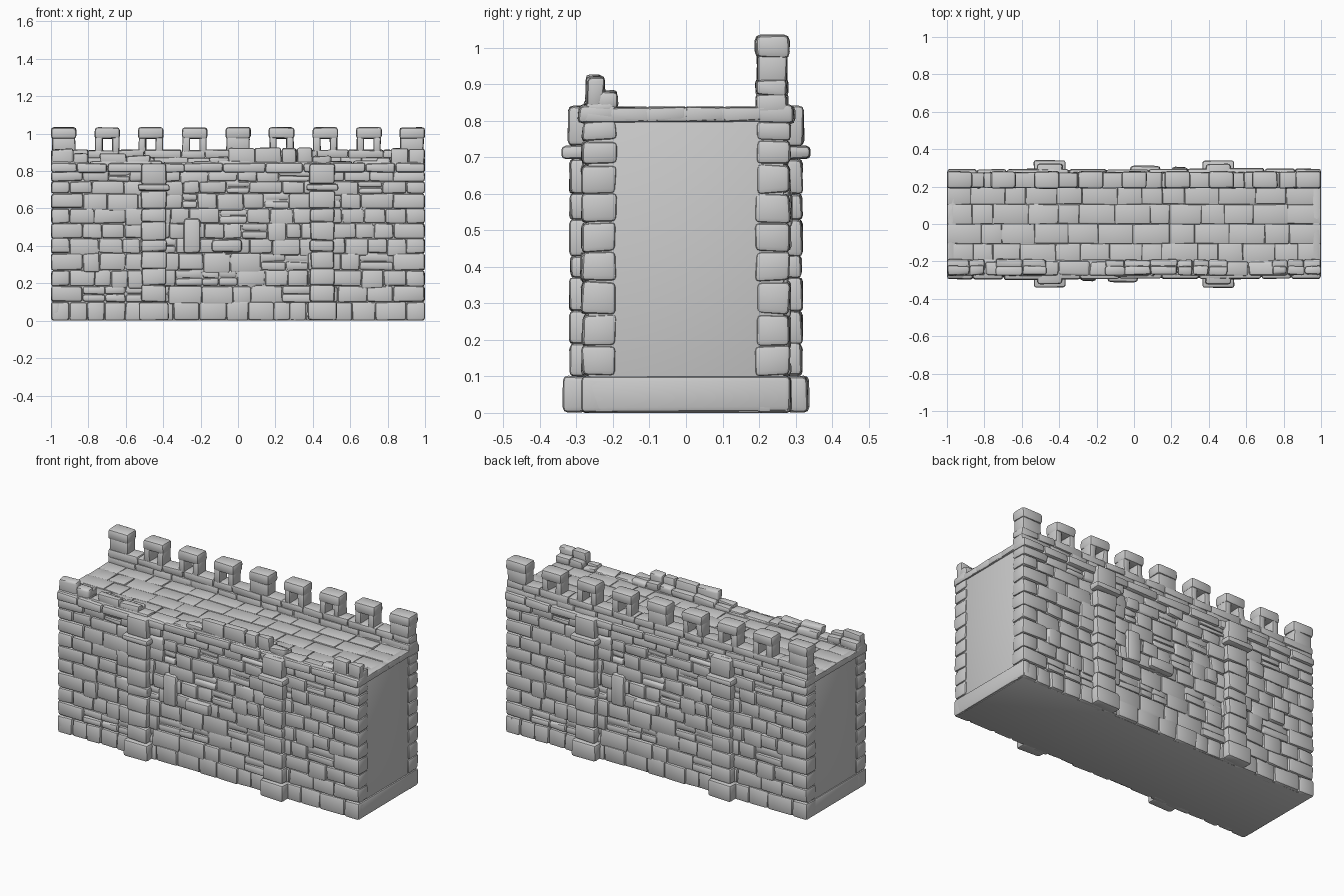
import bpy, bmesh, math, random
from mathutils import Vector, Matrix

random.seed(7)
cube = bpy.data.objects.get("Cube")
if cube:
    bpy.data.objects.remove(cube, do_unlink=True)

stone_grey = bpy.data.materials.new("stone grey")
stone_grey.use_nodes = True
GREY = (0.6, 0.6, 0.6, 1)
stone_grey.diffuse_color = GREY
stone_grey.node_tree.nodes["Principled BSDF"].inputs["Base Color"].default_value = GREY


def add_stone(bm, xs, ys, zs, bevel=0.012, jitter=0.004):
    """One worn, rounded block between the given limits."""
    centre = Vector((sum(xs) / 2, sum(ys) / 2, sum(zs) / 2))
    size = Vector((xs[1] - xs[0], ys[1] - ys[0], zs[1] - zs[0]))
    verts = bmesh.ops.create_cube(bm, size=1)["verts"]
    for v in verts:
        wobble = Vector([random.uniform(-jitter, jitter) for _ in range(3)])
        v.co = centre + v.co * size + wobble
        v.co.x = max(-1, min(1, v.co.x))
        v.co.z = max(0, v.co.z)
    edges = list({e for v in verts for e in v.link_edges})
    bmesh.ops.bevel(bm, geom=edges, offset=min(bevel, min(size) * 0.4),
                    segments=2, profile=0.5, affect='EDGES')


def finish(name, bm, both_sides=False):
    """Turn a bmesh into an object, optionally repeated half a turn round."""
    if both_sides:
        copy = bmesh.ops.duplicate(bm, geom=bm.verts[:] + bm.edges[:] + bm.faces[:])
        verts = [g for g in copy["geom"] if isinstance(g, bmesh.types.BMVert)]
        bmesh.ops.rotate(bm, verts=verts, cent=(0, 0, 0),
                         matrix=Matrix.Rotation(math.pi, 3, 'Z'))
    mesh = bpy.data.meshes.new(name)
    bm.to_mesh(mesh)
    bm.free()
    mesh.materials.append(stone_grey)
    obj = bpy.data.objects.new(name, mesh)
    bpy.context.collection.objects.link(obj)
    bpy.ops.object.select_all(action='DESELECT')
    obj.select_set(True)
    bpy.context.view_layer.objects.active = obj
    bpy.ops.object.shade_smooth_by_angle(angle=math.radians(40))
    return obj


def split(start, end, low, high):
    """Random stone joints along a course."""
    joints = [start]
    while end - joints[-1] > high + low:
        joints.append(joints[-1] + random.uniform(low, high))
    if end - joints[-1] > high:
        joints.append((joints[-1] + end) / 2)
    return list(zip(joints, joints[1:] + [end]))


# Solid wall core
bm = bmesh.new()
add_stone(bm, (-0.99, 0.99), (-0.268, 0.268), (0, 0.825), 0.004, 0)
finish("wall_core", bm)

# Coursed masonry face, with two-row blocks here and there
levels = [0, 0.1, 0.185, 0.27, 0.36, 0.44, 0.52, 0.6, 0.68, 0.745, 0.8]
bm = bmesh.new()
for row, (z0, z1) in enumerate(zip(levels, levels[1:])):
    quoin = 0.17 if row % 2 else 0.1
    for x0, x1 in split(-1 + quoin, 1 - quoin, 0.08, 0.18):
        front = -0.283 - random.uniform(-0.007, 0.007)
        drop = random.choice((0, 0, 0, 0.012))
        if row and random.random() < 0.15:
            middle = (z0 + z1) / 2
            add_stone(bm, (x0, x1), (front, -0.24), (z0, middle))
            add_stone(bm, (x0, x1), (front + 0.006, -0.24), (middle, z1))
        else:
            add_stone(bm, (x0, x1), (front, -0.24), (z0 - drop, z1))
finish("masonry_face", bm, True)

# Corner stones wrapping on to the end faces
bm = bmesh.new()
for row, (z0, z1) in enumerate(zip(levels, levels[1:])):
    quoin = 0.17 if row % 2 else 0.1
    for side in (-1, 1):
        xs = sorted((side, side * (1 - quoin)))
        add_stone(bm, xs, (-0.285, -0.19), (z0, z1), 0.014)
finish("corner_stones", bm, True)

# Foundation and top courses across the end faces
bm = bmesh.new()
for side in (-1, 1):
    xs = sorted((side, side * 0.95))
    add_stone(bm, xs, (-0.285, 0.285), (0, 0.1), 0.014)
    add_stone(bm, xs, (-0.28, 0.28), (0.795, 0.835), 0.01)
finish("end_courses", bm)

# Jutting stones in the middle of each face
bm = bmesh.new()
add_stone(bm, (-0.14, 0.02), (-0.312, -0.24), (0.365, 0.435), 0.02)
add_stone(bm, (-0.29, -0.2), (-0.305, -0.24), (0.36, 0.55), 0.02)
finish("jutting_stones", bm, True)

# Buttress pillars with plinth, stacked shaft, collar and head
bm = bmesh.new()
for x in (-0.45, 0.45):
    add_stone(bm, (x - 0.078, x + 0.078), (-0.335, -0.24), (0, 0.1), 0.015)
    shaft = [0.1, 0.19, 0.28, 0.37, 0.43, 0.53, 0.6, 0.695]
    for z0, z1 in zip(shaft, shaft[1:]):
        half = random.uniform(0.062, 0.07)
        add_stone(bm, (x - half, x + half), (-0.318, -0.24), (z0, z1), 0.013)
    add_stone(bm, (x - 0.085, x + 0.085), (-0.34, -0.24), (0.695, 0.732), 0.012)
    add_stone(bm, (x - 0.068, x + 0.068), (-0.322, -0.2), (0.73, 0.84), 0.014)
finish("buttress_pillars", bm, True)

# Projecting cornice along the top
bm = bmesh.new()
for x0, x1 in split(-1, 1, 0.12, 0.26):
    add_stone(bm, (x0, x1), (-random.uniform(0.29, 0.298), -0.19), (0.793, 0.842), 0.013)
finish("cornice", bm, True)

# Paved walkway
bm = bmesh.new()
for row in range(4):
    y0 = -0.21 + row * 0.105
    for x0, x1 in split(-1, 1, 0.1, 0.2):
        add_stone(bm, (x0, x1), (y0, y0 + 0.105), (0.8, 0.836), 0.006, 0.003)
finish("walkway_paving", bm)

# Crumbled front parapet: low inner step with broken outer remnants
bm = bmesh.new()
remnants = [(-1, -0.88, 0.93), (-0.88, -0.8, 0.89), (-0.74, -0.47, 0.89),
            (-0.15, -0.05, 0.88), (-0.05, 0.4, 0.92), (0.4, 0.5, 0.875),
            (0.74, 0.82, 0.88), (0.82, 1, 0.92)]
for start, end, top in remnants:
    for x0, x1 in split(start, end, 0.08, 0.15):
        peak = top + random.uniform(-0.012, 0.006)
        add_stone(bm, (x0, x1), (-0.272, -0.225), (0.83, peak), 0.012, 0.006)
        step = min(0.88, peak - 0.015)
        add_stone(bm, (x0, x1), (-0.24, -0.19), (0.83, step), 0.012, 0.006)
for x0, x1 in split(-1, 1, 0.12, 0.22):
    add_stone(bm, (x0, x1), (-0.277, -0.2), (0.82, 0.852), 0.012, 0.006)
finish("front_parapet", bm)

# Back parapet wall in two courses
bm = bmesh.new()
for z0, z1 in ((0.82, 0.872), (0.868, 0.913)):
    for x0, x1 in split(-1, 1, 0.1, 0.2):
        add_stone(bm, (x0, x1), (0.193, 0.277), (z0, z1), 0.01)
finish("back_parapet", bm)

# Battlements: capped blocks, most pierced by a small opening
bm = bmesh.new()
for i in range(9):
    x = -0.932 + i * 0.233
    add_stone(bm, (x - 0.068, x + 0.068), (0.19, 0.282), (0.972, 1.034), 0.016, 0.003)
    if i in (0, 4, 8):
        add_stone(bm, (x - 0.062, x + 0.062), (0.195, 0.275), (0.9, 0.985), 0.012)
    else:
        for side in (-1, 1):
            xs = sorted((x + side * 0.025, x + side * 0.064))
            add_stone(bm, xs, (0.195, 0.275), (0.9, 0.985), 0.009, 0.003)
finish("battlements", bm)
